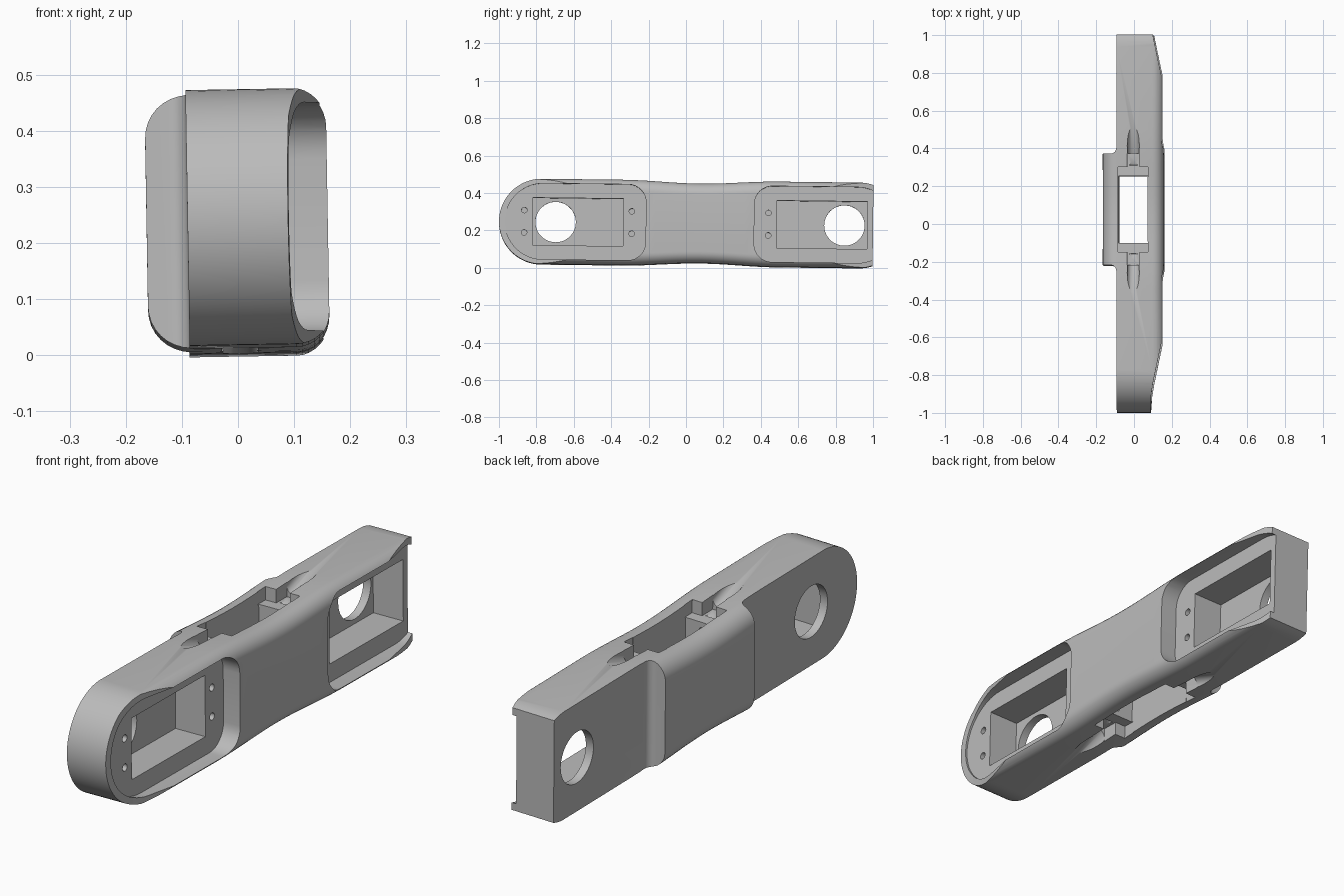
import bpy, bmesh, math
from mathutils import Matrix, Vector

cube = bpy.data.objects.get("Cube")
if cube:
    bpy.data.objects.remove(cube, do_unlink=True)

H, TIP, END = 0.228, 1.075, 0.925   # half height, round tip, flat end

grey = bpy.data.materials.new("plain grey")
grey.use_nodes = True
grey.diffuse_color = (0.5, 0.5, 0.5, 1)
grey.node_tree.nodes["Principled BSDF"].inputs["Base Color"].default_value = (0.5, 0.5, 0.5, 1)


def loft(name, rings):
    """Closed solid through rings of equal point count."""
    bm = bmesh.new()
    loops = [[bm.verts.new(p) for p in ring] for ring in rings]
    n = len(loops[0])
    for a, b in zip(loops, loops[1:]):
        for i in range(n):
            j = (i + 1) % n
            bm.faces.new((a[i], a[j], b[j], b[i]))
    bm.faces.new(loops[0])
    bm.faces.new(loops[-1])
    bmesh.ops.recalc_face_normals(bm, faces=bm.faces)
    mesh = bpy.data.meshes.new(name)
    bm.to_mesh(mesh)
    bm.free()
    ob = bpy.data.objects.new(name, mesh)
    bpy.context.collection.objects.link(ob)
    return ob


def side_prism(name, yz, x0, x1):
    return loft(name, [[(x, y, z) for y, z in yz] for x in (x0, x1)])


def plan_prism(name, xy, z0=-0.5, z1=0.5):
    return loft(name, [[(x, y, z) for x, y in xy] for z in (z0, z1)])


def box(name, x0, x1, y0, y1, z0, z1):
    y0, y1 = sorted((y0, y1))
    return side_prism(name, [(y0, z0), (y1, z0), (y1, z1), (y0, z1)], x0, x1)


def rod(name, start, end, r, n=32):
    start, end = Vector(start), Vector(end)
    rot = (end - start).to_track_quat('Z', 'Y').to_matrix()
    ring = [rot @ Vector((r * math.cos(t), r * math.sin(t), 0))
            for t in (2 * math.pi * i / n for i in range(n))]
    return loft(name, [[p + q for q in ring] for p in (start, end)])


def arc(cx, cy, r, a0, a1, n):
    return [(cx + r * math.cos(math.radians(a0 + (a1 - a0) * i / n)),
             cy + r * math.sin(math.radians(a0 + (a1 - a0) * i / n))) for i in range(n + 1)]


def combine(target, tool, op='DIFFERENCE'):
    mod = target.modifiers.new("cut", 'BOOLEAN')
    mod.operation, mod.object, mod.solver = op, tool, 'EXACT'
    bpy.context.view_layer.objects.active = target
    bpy.ops.object.modifier_apply(modifier=mod.name)
    bpy.data.objects.remove(tool, do_unlink=True)


def section(y):
    """Rounded cross-section, slimmer at the waist."""
    h = H - 0.016 * (0.5 + 0.5 * math.cos(math.pi * min(abs(y) / 0.42, 1)))
    rl, rr = 0.075, 0.06
    pts = (arc(0.16 - rr, h - rr, rr, 0, 90, 8) + arc(-0.163 + rl, h - rl, rl, 90, 180, 8)
           + arc(-0.163 + rl, rl - h, rl, 180, 270, 8) + arc(0.16 - rr, rr - h, rr, 270, 360, 8))
    return [(x, y, z) for x, z in pts]


# Main body
stations = [-1.1] + [-0.42 + 0.06 * i for i in range(15)] + [END]
body = loft("arm_link_body", [section(y) for y in stations])

# Rounded end outline
outline = arc(H - TIP, 0, H, 90, 270, 40) + [(TIP - H, -H - 0.001)] \
    + arc(TIP - H, 0, H + 0.001, -80, 80, 32) + [(TIP - H, H + 0.001)]
combine(body, side_prism("end_outline", outline, -0.4, 0.4), 'INTERSECT')

for s in (-1, 1):
    # Flat recess on the -x side with a small fillet
    combine(body, plan_prism("recess", [(x, s * u) for x, u in
            [(-0.3, 0.295)] + arc(-0.12, 0.325, 0.03, -90, 0, 6) + [(-0.09, 1.3), (-0.3, 1.3)]]))
    # Tapered nose on the +x side
    taper = [(0.163, 0.62), (0.155, 0.68), (0.128, 0.805), (0.104, 0.92),
             (0.093, 0.99), (0.088, 1.1), (0.3, 1.1), (0.3, 0.62)]
    combine(body, plan_prism("taper", [(x, s * u) for x, u in taper]))
    # Shallow cover pocket
    rim = arc(0.84, 0, 0.203, -90, 90, 32) + arc(0.385, 0.108, 0.095, 90, 180, 8) \
        + arc(0.385, -0.108, 0.095, 180, 270, 8)
    combine(body, side_prism("cover_pocket", [(s * u, z) for u, z in rim], 0.083, 0.4))
    # Deep rectangular bay and round opening
    combine(body, box("bay", -0.055, 0.3, s * 0.41, s * 0.895, -0.127, 0.127))
    combine(body, rod("round_opening", (-0.4, s * 0.772, 0), (0.3, s * 0.772, 0), 0.108, 48))
    # Screw holes in the pocket floor
    for u in (0.365, 0.94):
        if s * u < END:
            for z in (-0.06, 0.06):
                combine(body, rod("screw", (0.03, s * u, z), (0.2, s * u, z), 0.015, 16))

# Central window
combine(body, box("window", -0.08, 0.076, -0.178, 0.178, -0.5, 0.5))
for s in (-1, 1):
    for t in (-1, 1):
        z0, z1 = sorted((t * 0.165, t * 0.4))
        # Ledge, narrow channel and slanted driver groove
        combine(body, box("ledge", -0.082, 0.078, s * 0.17, s * 0.225, z0, z1))
        combine(body, box("channel", -0.032, 0.032, s * 0.2, s * 0.295, z0, z1))
        combine(body, rod("groove", (0, s * 0.225, t * 0.187), (0, s * 0.56, t * 0.305), 0.032))
        combine(body, rod("ledge_screw", (0, s * 0.15, t * 0.13), (0, s * 0.26, t * 0.13), 0.013, 16))

# Placement with its slight tilt
place = Matrix.Translation((0, 0.075, 0.236)) @ Matrix.Rotation(-0.012, 4, 'X') \
    @ Matrix.Rotation(-0.017, 4, 'Y')
body.data.transform(place)
body.data.materials.clear()
body.data.materials.append(grey)
for p in body.data.polygons:
    p.material_index = 0
bpy.ops.object.select_all(action='DESELECT')
body.select_set(True)
bpy.context.view_layer.objects.active = body
bpy.ops.object.shade_smooth_by_angle(angle=math.radians(30))
